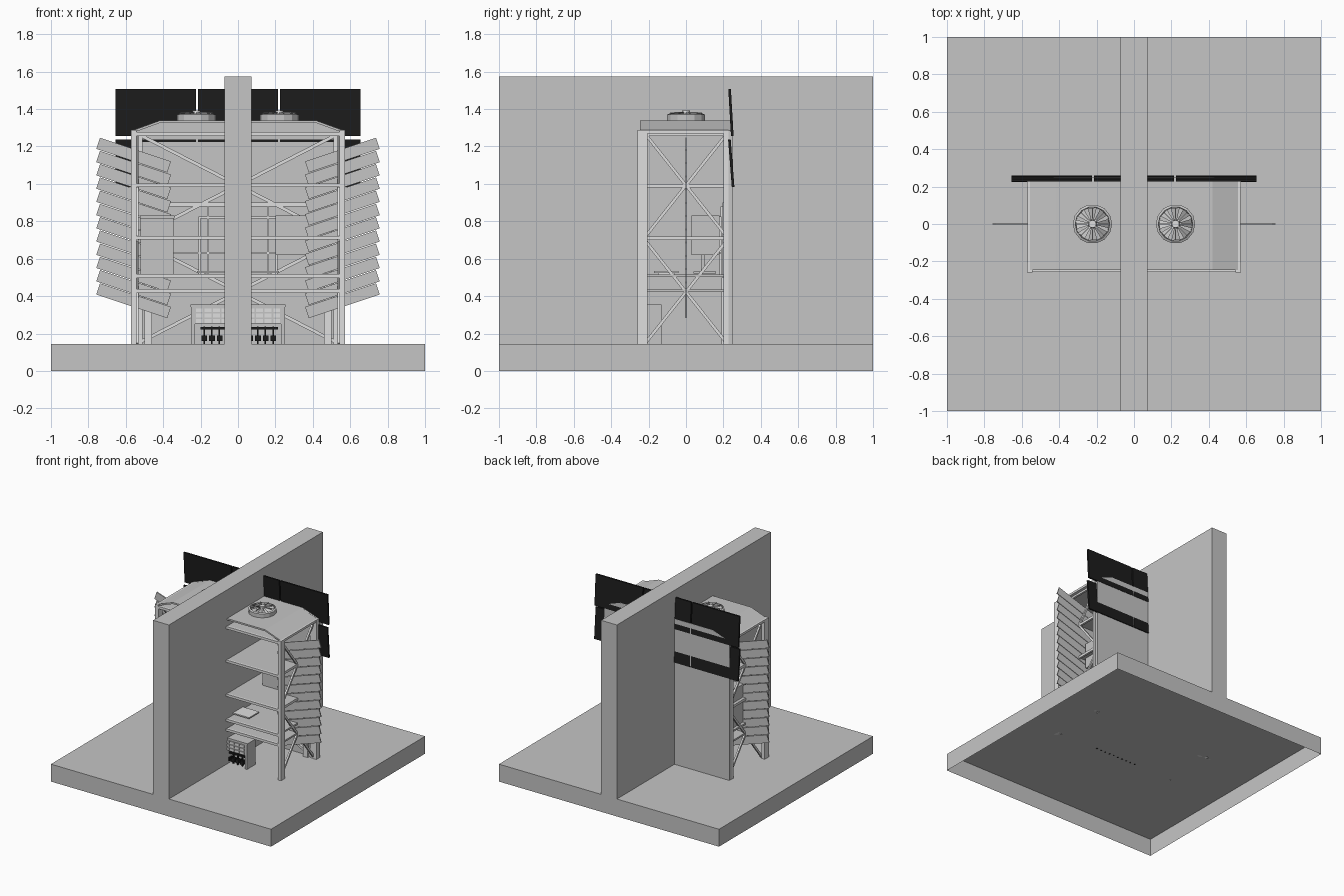
import bpy, bmesh, math
from mathutils import Vector, Matrix

if "Cube" in bpy.data.objects:
    bpy.data.objects.remove(bpy.data.objects["Cube"])


def mat(name, v):
    m = bpy.data.materials.new(name)
    m.diffuse_color = (v, v, v, 1)
    m.use_nodes = True
    m.node_tree.nodes["Principled BSDF"].inputs["Base Color"].default_value = m.diffuse_color
    return m


GREY = mat("wall_grey", 0.56)
LIGHT = mat("frame_light_grey", 0.74)
BLACK = mat("panel_black", 0.012)


class Part:
    """Collects boxes, beams and prisms into one named object."""

    def __init__(self, name, material):
        self.name, self.material, self.bm = name, material, bmesh.new()

    def box(self, x0, x1, y0, y1, z0, z1):
        m = Matrix.Translation(((x0 + x1) / 2, (y0 + y1) / 2, (z0 + z1) / 2))
        m = m @ Matrix.Diagonal((x1 - x0, y1 - y0, z1 - z0, 1))
        return bmesh.ops.create_cube(self.bm, size=1, matrix=m)["verts"]

    def mirrored(self, x0, x1, y0, y1, z0, z1):
        self.box(x0, x1, y0, y1, z0, z1)
        self.box(-x1, -x0, y0, y1, z0, z1)

    def beam(self, a, b, w, d):
        a, b = Vector(a), Vector(b)
        m = Matrix.Translation((a + b) / 2) @ (b - a).to_track_quat('Z', 'Y').to_matrix().to_4x4()
        bmesh.ops.create_cube(self.bm, size=1, matrix=m @ Matrix.Diagonal((w, d, (b - a).length, 1)))

    def prism(self, pts, y0, y1):
        lo = [self.bm.verts.new((x, y0, z)) for x, z in pts]
        hi = [self.bm.verts.new((x, y1, z)) for x, z in pts]
        n = len(pts)
        self.bm.faces.new(lo)
        self.bm.faces.new(hi[::-1])
        for i in range(n):
            self.bm.faces.new((lo[i], hi[i], hi[(i + 1) % n], lo[(i + 1) % n]))

    def drop_bottom(self):
        self.bm.normal_update()
        low = [f for f in self.bm.faces if f.normal.z < -0.9]
        bmesh.ops.delete(self.bm, geom=low, context='FACES_ONLY')

    def done(self, fix=True):
        if fix:
            bmesh.ops.recalc_face_normals(self.bm, faces=self.bm.faces[:])
        me = bpy.data.meshes.new(self.name)
        self.bm.to_mesh(me)
        self.bm.free()
        me.materials.append(self.material)
        ob = bpy.data.objects.new(self.name, me)
        bpy.context.collection.objects.link(ob)


# hollow base slab (open underneath) and dividing wall
p = Part("base_slab", GREY)
p.box(-1, 1, -1, 1, 0, 0.143)
p.drop_bottom()
p.done(False)
p = Part("dividing_wall", GREY)
p.box(-0.072, 0.072, -1, 1, 0.143, 1.573)
p.drop_bottom()
p.done(False)

# tower back wall follows the roof outline
p = Part("tower_back_wall", GREY)
p.prism([(-0.57, 0.143), (0.57, 0.143), (0.57, 1.285), (0.42, 1.338), (-0.42, 1.338), (-0.57, 1.285)], 0.226, 0.252)
p.done()

# bent roof sheet
p = Part("tower_roof", GREY)
p.prism([(-0.565, 1.285), (-0.42, 1.338), (0.42, 1.338), (0.565, 1.285),
         (0.565, 1.272), (0.42, 1.325), (-0.42, 1.325), (-0.565, 1.272)], -0.245, 0.24)
p.done()

# floor plates
p = Part("floor_plates", GREY)
LEVELS = (1.275, 1.0, 0.72, 0.515, 0.435)
for z in LEVELS:
    p.box(-0.545, 0.545, -0.24, 0.226, z - 0.014, z)
p.done()

# light frame: posts and horizontal beams
p = Part("tower_frame", LIGHT)
p.mirrored(0.543, 0.572, -0.258, -0.205, 0.143, 1.288)
p.mirrored(0.543, 0.572, 0.2, 0.226, 0.143, 1.288)
p.mirrored(0.51, 0.54, 0.205, 0.226, 0.143, 1.27)
for z in LEVELS:
    p.box(-0.545, 0.545, -0.256, -0.238, z - 0.018, z + 0.002)
for z in (1.275, 1.0, 0.72):
    p.mirrored(0.53, 0.546, -0.205, 0.205, z - 0.02, z)
p.mirrored(0.543, 0.57, -0.205, 0.205, 1.27, 1.288)
p.mirrored(0.46, 0.5, 0.19, 0.21, 0.143, 0.5)
p.done()

# cross braces on the back and both sides
p = Part("cross_braces", LIGHT)
for zt, zb in ((1.27, 0.715), (0.7, 0.145)):
    for s in (-1, 1):
        p.beam((s * 0.54, 0.215, zt), (-s * 0.54, 0.215, zb), 0.024, 0.018)
        for x in (-0.538, 0.538):
            p.beam((x, s * 0.22, zt), (x, -s * 0.22, zb), 0.014, 0.016)
p.done()

# louvre slats on the sides, leaning outward at the bottom
p = Part("side_louvres", GREY)
for i in range(12):
    z = 0.345 + i * 0.0708
    for s in (-1, 1):
        p.beam((s * 0.568, 0, z), (s * 0.548, 0, z + 0.06), 0.008, 0.40)
p.done()

# solar panels: three columns, two tilted rows
p = Part("solar_panels", BLACK)
for z0, z1, yb, yt in ((1.255, 1.508, 0.2545, 0.240), (0.982, 1.238, 0.259, 0.239)):
    for c in (-1, 0, 1):
        x = c * 0.439
        for v in p.box(x - 0.215, x + 0.215, -0.014, 0, z0, z1):
            v.co.y += yb if v.co.z < (z0 + z1) / 2 else yt
p.done()

# roof fans: collar ring, blades and hub
N = 14
for side, cx in (("left", -0.222), ("right", 0.222)):
    p = Part(side + "_fan_ring", GREY)
    prof = [(0.105, 1.338), (0.105, 1.37), (0.092, 1.376), (0.09, 1.345)]
    rings = [[p.bm.verts.new((cx + r * math.cos(2 * math.pi * k / N), r * math.sin(2 * math.pi * k / N), z))
              for k in range(N)] for r, z in prof]
    for j in range(4):
        a, b = rings[j], rings[(j + 1) % 4]
        for k in range(N):
            p.bm.faces.new((a[k], a[(k + 1) % N], b[(k + 1) % N], b[k]))
    p.done()
    p = Part(side + "_fan_blades", GREY)
    for k in range(8):
        t = 2 * math.pi * k / 8
        pts = []
        for r, dt, z in ((0.02, -0.3, 1.372), (0.09, -0.25, 1.358), (0.09, 0.3, 1.378), (0.02, 0.35, 1.384)):
            pts.append(p.bm.verts.new((cx + r * math.cos(t + dt), r * math.sin(t + dt), z)))
        p.bm.faces.new(pts)
    p.done(False)
    p = Part(side + "_fan_hub", LIGHT)
    bmesh.ops.create_cone(p.bm, cap_ends=True, segments=12, radius1=0.026, radius2=0.02, depth=0.055,
                          matrix=Matrix.Translation((cx, 0, 1.365)))
    for k in range(4):
        t = math.pi * k / 4
        d = Vector((math.cos(t), math.sin(t), 0)) * 0.085
        c = Vector((cx, 0, 1.383))
        p.beam(c - d, c + d, 0.005, 0.005)
    p.done()

# ground-floor battery rack with a grid of drawer fronts
p = Part("battery_rack", GREY)
p.box(-0.245, 0.245, -0.235, -0.135, 0.25, 0.345)
p.box(-0.255, 0.255, -0.24, -0.13, 0.343, 0.355)
p.mirrored(0.23, 0.25, -0.24, -0.13, 0.143, 0.345)
p.box(-0.23, 0.23, -0.145, -0.135, 0.143, 0.25)
p.done()
p = Part("rack_drawers", LIGHT)
for r in range(3):
    for c in range(10):
        x, z = -0.225 + c * 0.046, 0.257 + r * 0.029
        p.box(x, x + 0.036, -0.243, -0.235, z, z + 0.02)
p.done()
p = Part("rack_cells", BLACK)
for c in range(10):
    x = -0.195 + c * 0.041
    p.box(x, x + 0.03, -0.225, -0.19, 0.16, 0.19)
    p.box(x + 0.01, x + 0.018, -0.215, -0.205, 0.14, 0.238)
p.box(-0.2, 0.215, -0.222, -0.2, 0.222, 0.234)
p.done()

# middle-floor furniture: locker, cabinet on a stand, tables and rails
p = Part("locker", GREY)
p.box(-0.52, -0.345, -0.02, 0.15, 0.515, 0.815)
p.box(-0.525, -0.34, -0.03, 0.155, 0.815, 0.83)
p.box(-0.48, -0.36, -0.026, -0.02, 0.54, 0.75)
p.done()
p = Part("wall_cabinet", GREY)
p.box(0.2, 0.5, 0.03, 0.18, 0.62, 0.83)
p.box(0.38, 0.4, 0.08, 0.1, 0.53, 0.62)
p.box(0.38, 0.53, 0.04, 0.16, 0.522, 0.532)
p.done()
p = Part("low_tables", LIGHT)
p.box(-0.22, 0.22, -0.17, -0.04, 0.524, 0.534)
p.mirrored(0.18, 0.2, -0.15, -0.06, 0.515, 0.524)
p.done()
p = Part("inner_rails", LIGHT)
p.box(-0.5, 0.5, 0.195, 0.21, 0.88, 0.9)
p.mirrored(0.485, 0.5, 0.195, 0.21, 0.515, 0.88)
p.box(-0.21, 0.21, 0.18, 0.19, 0.815, 0.825)
p.box(-0.5, 0.24, 0.18, 0.19, 0.625, 0.635)
p.mirrored(0.155, 0.165, 0.185, 0.2, 0.515, 0.88)
p.mirrored(0.2, 0.21, 0.18, 0.19, 0.515, 0.825)
p.done()
